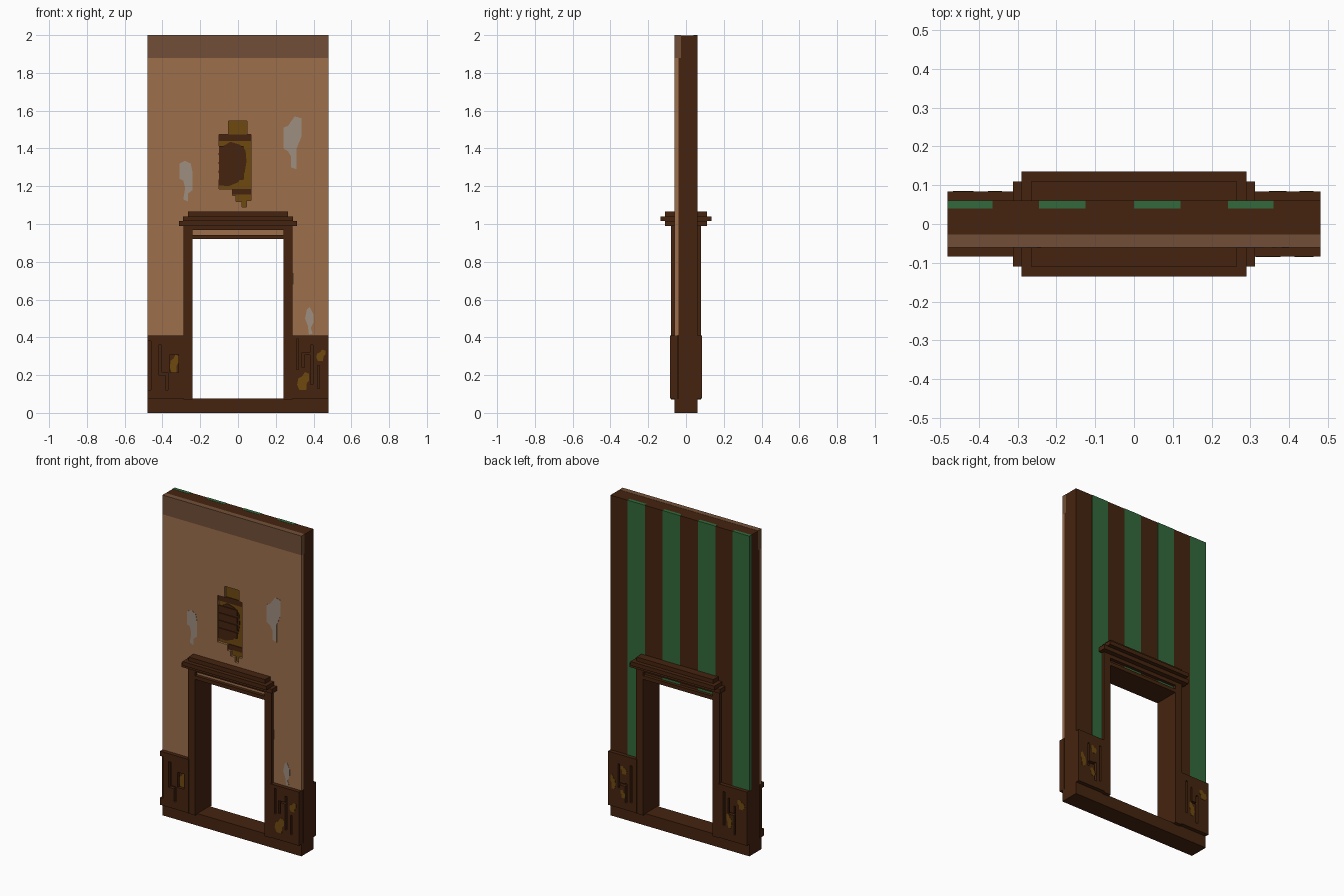
import bpy, bmesh

cube = bpy.data.objects.get("Cube")
if cube:
    bpy.data.objects.remove(cube, do_unlink=True)


def material(name, rgb):
    lin = [(c / 255 / 12.92) if c < 10 else ((c / 255 + 0.055) / 1.055) ** 2.4 for c in rgb]
    m = bpy.data.materials.new(name)
    m.use_nodes = True
    m.diffuse_color = (*lin, 1)
    m.node_tree.nodes["Principled BSDF"].inputs["Base Color"].default_value = (*lin, 1)
    return m


WOOD = material("dark wood", (69, 36, 15))
PLASTER = material("tan plaster", (158, 111, 75))
BAND = material("brown band", (113, 79, 55))
GREEN = material("green wallpaper", (50, 106, 60))
OLIVE = material("worn olive", (110, 74, 15))
GREY = material("bare grey", (158, 141, 127))


def prism(name, pts, y0, y1, mat):
    """Extrude an (x, z) outline from y0 to y1."""
    bm = bmesh.new()
    face = bm.faces.new([bm.verts.new((x, y0, z)) for x, z in pts])
    ext = bmesh.ops.extrude_face_region(bm, geom=[face])["geom"]
    for v in ext:
        if isinstance(v, bmesh.types.BMVert):
            v.co.y = y1
    bmesh.ops.recalc_face_normals(bm, faces=bm.faces)
    me = bpy.data.meshes.new(name)
    bm.to_mesh(me)
    bm.free()
    me.materials.append(mat)
    ob = bpy.data.objects.new(name, me)
    bpy.context.collection.objects.link(ob)
    return ob


def box(name, x, y, z, mat):
    pts = [(x[0], z[0]), (x[1], z[0]), (x[1], z[1]), (x[0], z[1])]
    return prism(name, pts, y[0], y[1], mat)


def cut(target, cutters):
    """Subtract each cutter, bake the result and discard the cutter."""
    for c in cutters:
        c.hide_render = True
        mod = target.modifiers.new("cut", "BOOLEAN")
        mod.operation = "DIFFERENCE"
        mod.solver = "EXACT"
        mod.object = c
    bpy.context.view_layer.update()
    dg = bpy.context.evaluated_depsgraph_get()
    me = bpy.data.meshes.new_from_object(target.evaluated_get(dg))
    target.modifiers.clear()
    target.data = me
    for c in cutters:
        bpy.data.objects.remove(c, do_unlink=True)


# Wall core and sill
box("sill", (-0.48, 0.48), (-0.06, 0.06), (0, 0.075), WOOD)
box("wall_core", (-0.48, 0.48), (-0.04, 0.06), (0.93, 1.88), WOOD)
box("wall_core_top", (-0.48, 0.48), (-0.027, 0.06), (1.88, 1.999), WOOD)
for s, side in ((-1, "right"), (1, "left")):
    xs = sorted((s * 0.28, s * 0.48))
    box(f"wall_core_{side}", xs, (-0.04, 0.06), (0.07, 0.93), WOOD)

# Front plaster with the door opening and a broken hole
plaster = box("plaster", (-0.48, 0.48), (-0.06, -0.04), (0.41, 1.88), PLASTER)
hole = [(-0.1, 1.185), (-0.03, 1.185), (-0.03, 1.15), (-0.01, 1.15), (-0.01, 1.12),
        (0.02, 1.12), (0.02, 1.09), (0.045, 1.09), (0.045, 1.125), (0.07, 1.125),
        (0.07, 1.475), (0.048, 1.475), (0.048, 1.545), (-0.05, 1.545), (-0.05, 1.475),
        (-0.1, 1.475)]
cut(plaster, [prism("hole_cutter", hole, -0.1, -0.02, WOOD),
              box("door_cutter", (-0.27, 0.27), (-0.1, 0), (0.3, 0.93), WOOD)])
box("top_band", (-0.48, 0.48), (-0.06, -0.027), (1.88, 2.0), BAND)

# Worn backing and laths inside the hole
prism("hole_backing", hole, -0.045, -0.038, OLIVE)
rot = [(-0.1, 1.205), (-0.05, 1.2), (0.0, 1.22), (0.035, 1.27), (0.045, 1.33), (0.04, 1.39),
       (0.01, 1.42), (-0.04, 1.435), (-0.1, 1.4)]
prism("exposed_wood", rot, -0.048, -0.044, WOOD)
box("hole_top_lath", (-0.1, 0.07), (-0.049, -0.044), (1.44, 1.475), WOOD)
box("hole_bottom_lath", (-0.03, 0.07), (-0.049, -0.044), (1.155, 1.185), WOOD)
for i in range(4):
    z = 1.235 + i * 0.047
    box(f"lath_{i + 1}", (-0.1, 0.03), (-0.053, -0.046), (z, z + 0.036), WOOD)

# Bare patches on the plaster
patches = {
    "patch_upper": [(0.24, 1.40), (0.265, 1.385), (0.28, 1.36), (0.28, 1.30), (0.31, 1.29),
                    (0.31, 1.40), (0.335, 1.46), (0.335, 1.56), (0.30, 1.57), (0.265, 1.52),
                    (0.24, 1.51)],
    "patch_side": [(-0.29, 1.13), (-0.265, 1.12), (-0.265, 1.16), (-0.24, 1.18), (-0.24, 1.27),
                   (-0.25, 1.32), (-0.28, 1.335), (-0.31, 1.32), (-0.31, 1.24), (-0.29, 1.23),
                   (-0.28, 1.19)],
    "patch_lower": [(0.375, 0.415), (0.395, 0.42), (0.385, 0.45), (0.4, 0.48), (0.4, 0.52),
                    (0.38, 0.56), (0.365, 0.55), (0.355, 0.5), (0.37, 0.46)],
}
for name, pts in patches.items():
    prism(name, pts, -0.0615, -0.058, GREY)
box("patch_small", (0.288, 0.297), (-0.0615, -0.058), (0.68, 0.74), BAND)

# Green stripes on the back
for i, (x0, x1, z0) in enumerate([(-0.4803, -0.365, 0.41), (-0.245, -0.125, 0.94),
                                  (0.0, 0.12, 0.94), (0.242, 0.36, 0.41)]):
    box(f"green_stripe_{i + 1}", (x0, x1), (0.04, 0.061), (z0, 2.0), GREEN)

# Door frame and stepped crown
for s, side in ((-1, "right"), (1, "left")):
    xs = sorted((s * 0.24, s * 0.288))
    box(f"door_post_{side}", xs, (-0.08, 0.08), (0.07, 1.0), WOOD)
for name, x, y, z in [("lintel_lower", 0.245, 0.08, (0.92, 0.943)),
                      ("lintel_upper", 0.245, 0.08, (0.967, 0.995)),
                      ("crown_lower", 0.312, 0.11, (0.99, 1.017)),
                      ("crown_middle", 0.29, 0.135, (1.015, 1.04)),
                      ("crown_upper", 0.265, 0.11, (1.038, 1.065))]:
    box(name, (-x, x), (-y, y), z, WOOD)

# Carved wainscot panels: grooves are (x0, x1, z0, z1) measured outward from the door
grooves = {
    ("front", -1): [(0.46, 0.5, 0.12, 0.38), (0.405, 0.42, 0.2, 0.36), (0.385, 0.405, 0.2, 0.215),
                    (0.37, 0.385, 0.12, 0.215), (0.315, 0.36, 0.215, 0.31)],
    ("front", 1): [(0.31, 0.32, 0.23, 0.39), (0.34, 0.352, 0.24, 0.32), (0.352, 0.385, 0.31, 0.32),
                   (0.385, 0.397, 0.15, 0.36), (0.42, 0.432, 0.13, 0.25)],
    ("back", -1): [(0.315, 0.327, 0.16, 0.37), (0.35, 0.36, 0.24, 0.34), (0.36, 0.39, 0.24, 0.252),
                   (0.39, 0.402, 0.12, 0.3)],
    ("back", 1): [(0.315, 0.327, 0.13, 0.36), (0.35, 0.362, 0.12, 0.24), (0.362, 0.4, 0.22, 0.235),
                  (0.4, 0.412, 0.2, 0.35)],
}
# Worn spots: (x, z, half width, half height)
spots = {
    ("front", -1): [(0.338, 0.262, 0.023, 0.048)],
    ("front", 1): [(0.345, 0.168, 0.032, 0.048), (0.438, 0.305, 0.024, 0.03)],
    ("back", -1): [(0.44, 0.32, 0.026, 0.03), (0.358, 0.2, 0.018, 0.045)],
    ("back", 1): [(0.445, 0.23, 0.018, 0.045), (0.37, 0.32, 0.022, 0.025),
                  (0.375, 0.17, 0.018, 0.025)],
}
for (face, s), cuts in grooves.items():
    d = -1 if face == "front" else 1
    side = "left" if s > 0 else "right"
    panel = box(f"wainscot_{face}_{side}", sorted((s * 0.283, s * 0.48)),
                sorted((d * 0.045, d * 0.084)), (0.075, 0.41), WOOD)
    cut(panel, [box("groove_cutter", sorted((s * a, s * b)), sorted((d * 0.064, d * 0.2)),
                    (z0, z1), WOOD) for a, b, z0, z1 in cuts])
    for i, (x, z, w, h) in enumerate(spots[face, s]):
        deep = (face, s) == ("front", -1)
        y = 0.062 if deep else 0.0825
        shape = [(-1, -0.4), (-0.6, -1), (0.5, -1), (0.6, -0.2), (1, 0.1), (1, 0.8), (0.3, 1),
                 (-0.2, 0.5), (-0.8, 0.3)]
        prism(f"worn_spot_{face}_{side}_{i + 1}", [(s * x + w * u, z + h * v) for u, v in shape],
              d * y, d * (y + 0.003), OLIVE)
